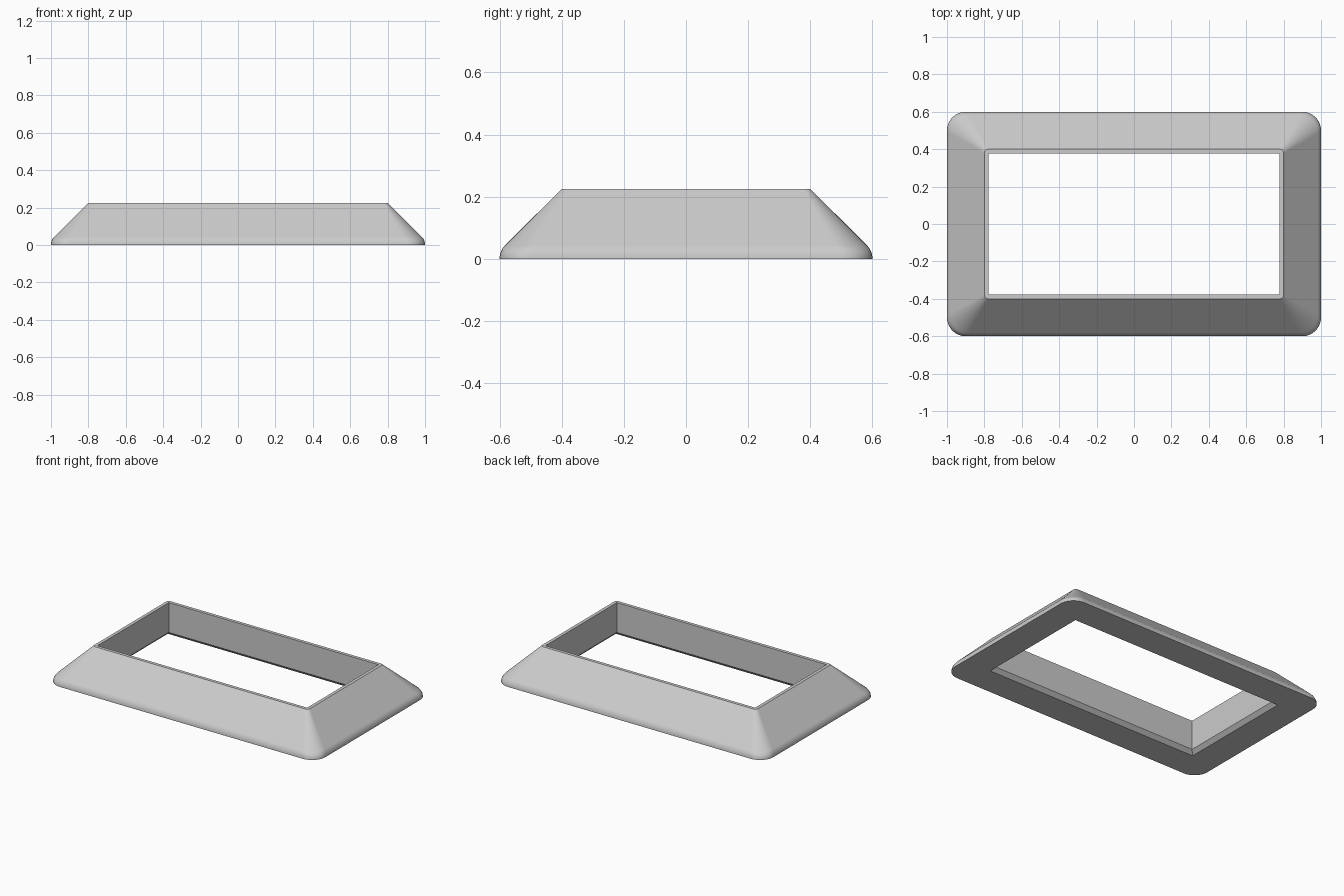
import bpy
import bmesh
from math import sin, cos, pi, radians

cube = bpy.data.objects.get("Cube")
if cube:
    bpy.data.objects.remove(cube, do_unlink=True)

HALF_X, HALF_Y = 1.0, 0.6
HEIGHT, SLOPE = 0.225, 0.2
CORNER_STEPS = 8


def make_material(name, colour):
    mat = bpy.data.materials.new(name)
    mat.use_nodes = True
    mat.diffuse_color = colour
    bsdf = mat.node_tree.nodes["Principled BSDF"]
    bsdf.inputs["Base Color"].default_value = colour
    bsdf.inputs["Roughness"].default_value = 0.6
    return mat


def rounded_ring(bm, inset, z, radius):
    """Ring of vertices around a rounded rectangle, inset from the footprint."""
    hx, hy = HALF_X - inset - radius, HALF_Y - inset - radius
    ring = []
    for i, (sx, sy) in enumerate([(1, 1), (-1, 1), (-1, -1), (1, -1)]):
        for step in range(CORNER_STEPS + 1):
            a = (i + step / CORNER_STEPS) * pi / 2
            ring.append(bm.verts.new((sx * hx + radius * cos(a),
                                      sy * hy + radius * sin(a), z)))
    return ring


# Cross-section of the frame as (inset, height, corner radius)
profile = [(0, 0, 0.1)]

# Rolled lower edge turning from vertical into the 45 degree slope
roll = 0.06
for step in range(7):
    a = radians(45) * step / 6
    profile.append((roll * (1 - cos(a)), 0.001 + roll * sin(a), 0.1))

# Narrow flat rim, straight opening and chamfer underneath
profile += [
    (SLOPE, HEIGHT, 0.02),
    (SLOPE + 0.022, HEIGHT, 0),
    (SLOPE + 0.022, 0.025, 0),
    (SLOPE - 0.003, 0, 0),
]

# Loft the section around, closing the last ring back to the first
bm = bmesh.new()
rings = [rounded_ring(bm, *p) for p in profile]
count = len(rings[0])
for k, low in enumerate(rings):
    high = rings[(k + 1) % len(rings)]
    for i in range(count):
        j = (i + 1) % count
        bm.faces.new((low[i], low[j], high[j], high[i]))
bmesh.ops.remove_doubles(bm, verts=bm.verts, dist=0.0002)
bmesh.ops.recalc_face_normals(bm, faces=bm.faces)

mesh = bpy.data.meshes.new("bevelled_frame")
bm.to_mesh(mesh)
bm.free()
frame = bpy.data.objects.new("bevelled_frame", mesh)
bpy.context.collection.objects.link(frame)
mesh.materials.append(make_material("light_grey", (0.6, 0.6, 0.6, 1)))

# Smooth rolled edges and corners, crisp rim and opening
bpy.ops.object.select_all(action='DESELECT')
frame.select_set(True)
bpy.context.view_layer.objects.active = frame
bpy.ops.object.shade_smooth_by_angle(angle=radians(30))
weighted = frame.modifiers.new("flat_sides", 'WEIGHTED_NORMAL')
weighted.keep_sharp = True
